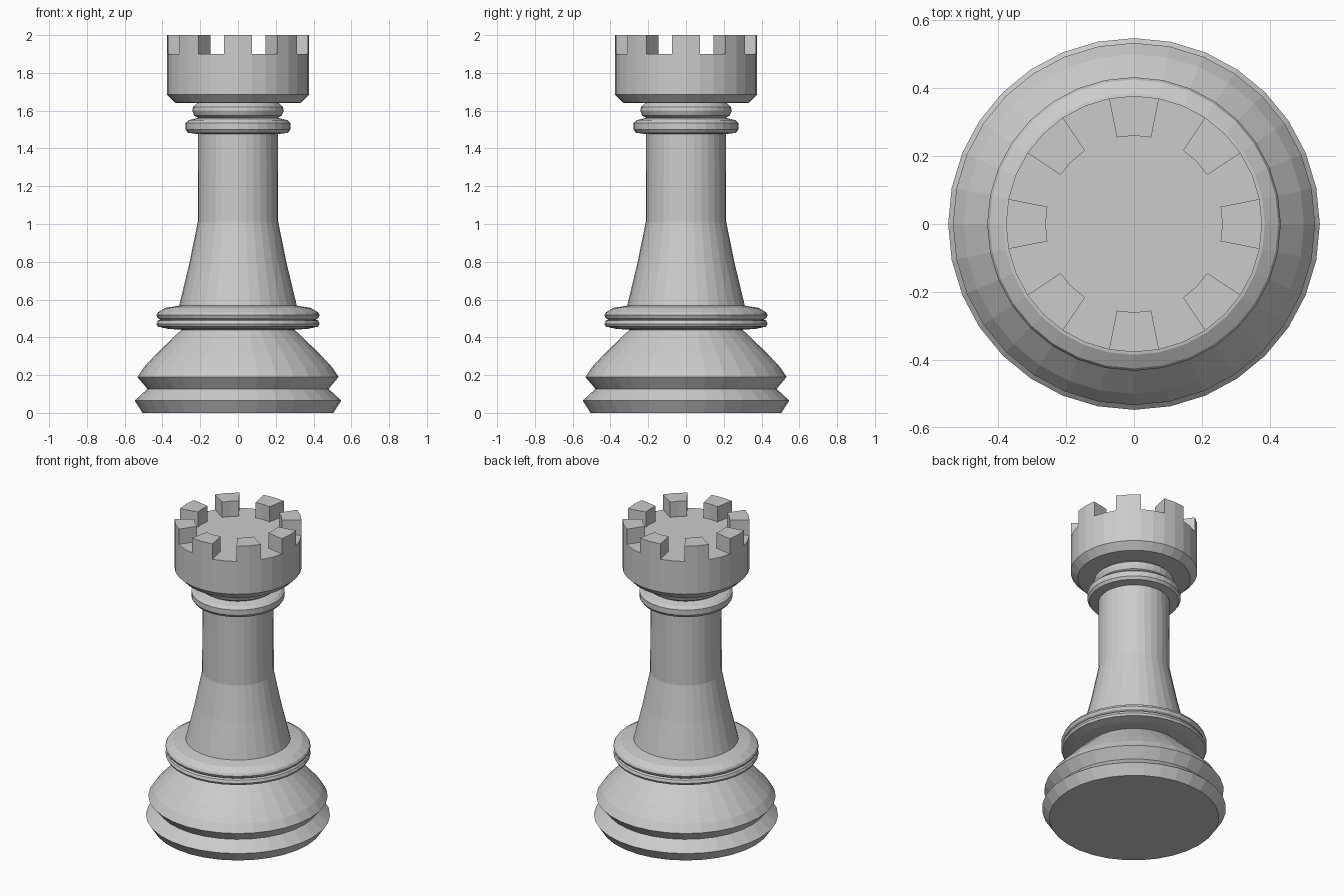
import bpy, bmesh
from math import cos, sin, pi

if "Cube" in bpy.data.objects:
    bpy.data.objects.remove(bpy.data.objects["Cube"])

SEG = 32


def finish(name, bm):
    bmesh.ops.remove_doubles(bm, verts=bm.verts, dist=1e-5)
    bmesh.ops.recalc_face_normals(bm, faces=bm.faces)
    mesh = bpy.data.meshes.new(name)
    bm.to_mesh(mesh)
    bm.free()
    obj = bpy.data.objects.new(name, mesh)
    bpy.context.collection.objects.link(obj)
    return obj


def turned(name, profile):
    """Lathe a (radius, height) profile and cap both ends."""
    bm = bmesh.new()
    rings = [[bm.verts.new((r * cos(2 * pi * i / SEG), r * sin(2 * pi * i / SEG), z))
              for i in range(SEG)] for r, z in profile]
    for a, b in zip(rings, rings[1:]):
        for i in range(SEG):
            j = (i + 1) % SEG
            bm.faces.new((a[i], a[j], b[j], b[i]))
    bm.faces.new(rings[0][::-1])
    bm.faces.new(rings[-1])
    return finish(name, bm)


# Foot with V groove and domed shoulder
turned("base", [(0.505, 0), (0.547, 0.065), (0.48, 0.127), (0.533, 0.19),
                (0.50, 0.24), (0.43, 0.315), (0.30, 0.44)])

# Double-ridged collar above the base
turned("lower_collar", [(0.30, 0.44), (0.37, 0.445), (0.425, 0.457), (0.432, 0.471),
                        (0.425, 0.488), (0.412, 0.494), (0.425, 0.502), (0.432, 0.517),
                        (0.425, 0.532), (0.385, 0.556), (0.31, 0.568)])

# Tapered stem
turned("stem", [(0.312, 0.565), (0.258, 0.79), (0.213, 1.01), (0.211, 1.48)])

# Neck rings under the head
turned("neck_rings", [(0.211, 1.476), (0.265, 1.483), (0.277, 1.50), (0.277, 1.535),
                      (0.26, 1.55), (0.212, 1.562), (0.232, 1.575), (0.242, 1.60),
                      (0.238, 1.62), (0.215, 1.64)])

# Head with merlons raised from alternate pairs of rim segments
head = turned("head", [(0.215, 1.64), (0.335, 1.642), (0.377, 1.685), (0.377, 1.90),
                       (0.26, 1.90)])
bm = bmesh.new()
bm.from_mesh(head.data)
bm.faces.ensure_lookup_table()
rim_start = 3 * SEG
merlons = [bm.faces[rim_start + i] for i in range(SEG) if (i + 1) % 4 < 2]
lifted = bmesh.ops.extrude_face_region(bm, geom=merlons)["geom"]
bmesh.ops.translate(bm, vec=(0, 0, 0.10),
                    verts=[v for v in lifted if isinstance(v, bmesh.types.BMVert)])
bmesh.ops.delete(bm, geom=[f for f in merlons if f.is_valid], context="FACES_ONLY")
bmesh.ops.recalc_face_normals(bm, faces=bm.faces)
bm.to_mesh(head.data)
bm.free()
